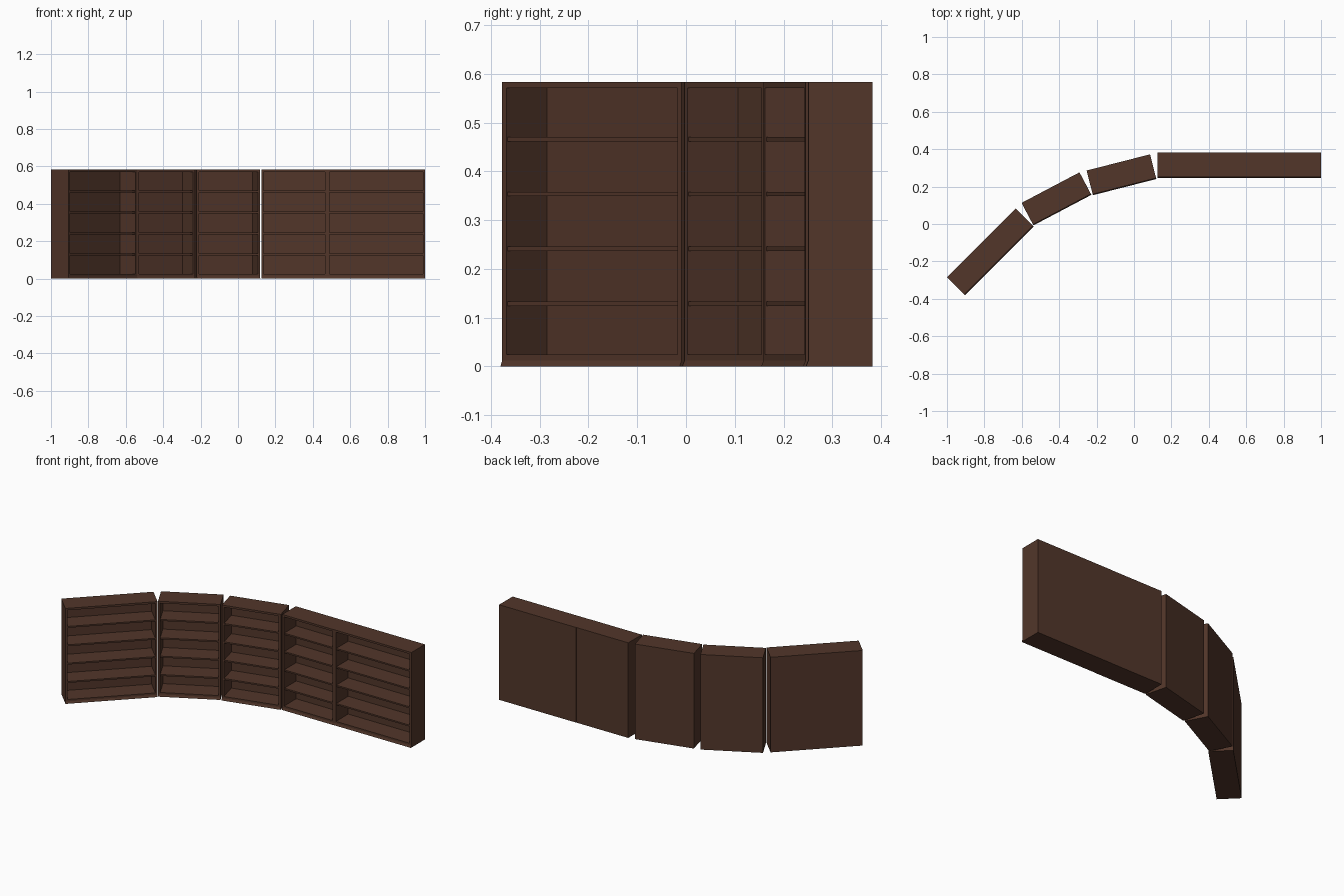
import bpy, bmesh, math
from mathutils import Matrix

if "Cube" in bpy.data.objects:
    bpy.data.objects.remove(bpy.data.objects["Cube"])

H, D = 0.583, 0.131           # case height and depth
SIDE, TOP, BASE, BACK = 0.012, 0.012, 0.024, 0.013
SHELF, RECESS, FLARE = 0.009, 0.003, 0.005

wood = bpy.data.materials.new("dark_wood")
wood.diffuse_color = (0.085, 0.037, 0.023, 1)
wood.use_nodes = True
wood.node_tree.nodes["Principled BSDF"].inputs["Base Color"].default_value = wood.diffuse_color


def prism(name, profile, x0, x1, place):
    """Extrude a (y, z) profile along the case width."""
    bm = bmesh.new()
    face = bm.faces.new([bm.verts.new((x0, y, z)) for y, z in profile])
    new = bmesh.ops.extrude_face_region(bm, geom=[face])["geom"]
    bmesh.ops.translate(bm, vec=(x1 - x0, 0, 0),
                        verts=[v for v in new if isinstance(v, bmesh.types.BMVert)])
    bmesh.ops.recalc_face_normals(bm, faces=bm.faces)
    mesh = bpy.data.meshes.new(name)
    bm.to_mesh(mesh)
    bm.free()
    mesh.materials.append(wood)
    ob = bpy.data.objects.new(name, mesh)
    ob.matrix_world = place
    bpy.context.collection.objects.link(ob)


def rect(y0, y1, z0, z1):
    return [(y0, z0), (y1, z0), (y1, z1), (y0, z1)]


def bookcase(name, x, y, angle, width):
    """Open case whose front left corner sits at (x, y)."""
    place = Matrix.Translation((x, y, 0)) @ Matrix.Rotation(math.radians(angle), 4, 'Z')
    a, b = SIDE, width - SIDE
    prism(name + "_left_side", rect(0, D, 0, H), 0, a, place)
    prism(name + "_right_side", rect(0, D, 0, H), b, width, place)
    prism(name + "_top", rect(0, D, H - TOP, H), a, b, place)
    prism(name + "_base", rect(0, D, 0, BASE), a, b, place)
    prism(name + "_back", rect(D - BACK, D, BASE, H - TOP), a, b, place)
    # thin flared moulding along the floor
    prism(name + "_foot_moulding", [(0, 0), (-FLARE, 0), (0, 0.012)], 0, width, place)
    # four evenly spaced shelves
    for i in range(4):
        z = 0.124 + i * 0.1125
        prism(f"{name}_shelf_{i + 1}", rect(RECESS, D - BACK, z, z + SHELF), a, b, place)


# five cases following a curve
bookcase("end_case_left", -0.907, -0.377, 45, 0.52)
bookcase("case_left", -0.540, -0.003, 27.8, 0.35)
bookcase("case_middle", -0.221, 0.159, 14.3, 0.35)
bookcase("case_right", 0.125, 0.250, 0, 0.352)
bookcase("end_case_right", 0.477, 0.251, 0, 0.523)
